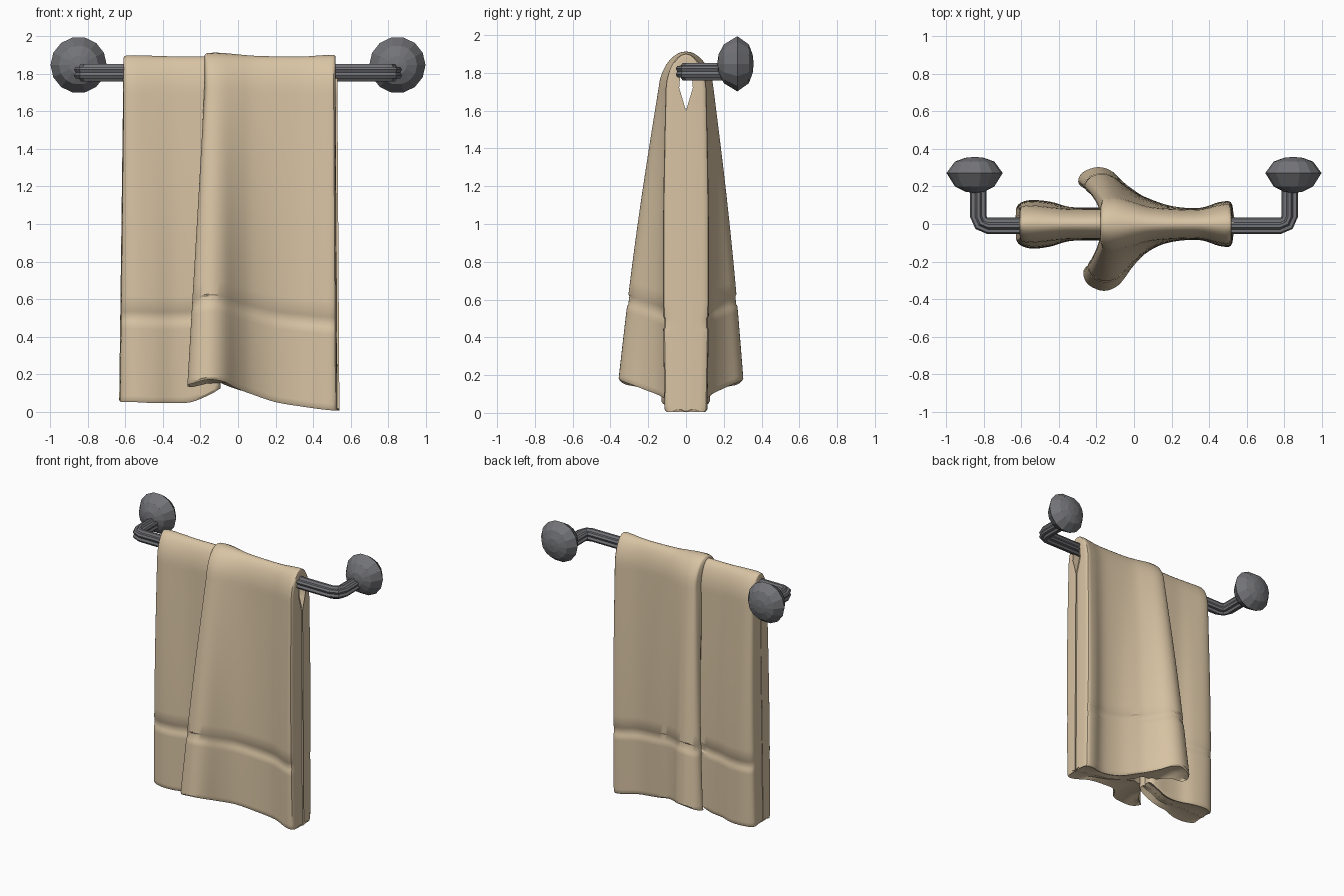
import bpy, bmesh, math

if "Cube" in bpy.data.objects:
    bpy.data.objects.remove(bpy.data.objects["Cube"])


def material(name, col):
    m = bpy.data.materials.new(name)
    m.diffuse_color = (*col, 1)
    m.use_nodes = True
    m.node_tree.nodes["Principled BSDF"].inputs["Base Color"].default_value = m.diffuse_color
    return m


TAN = material("tan_cloth", (0.69, 0.55, 0.37))
GREY = material("dark_grey_metal", (0.17, 0.172, 0.185))


def finish(bm, name, mat, angle=None):
    bmesh.ops.recalc_face_normals(bm, faces=bm.faces[:])
    me = bpy.data.meshes.new(name)
    bm.to_mesh(me)
    bm.free()
    me.materials.append(mat)
    ob = bpy.data.objects.new(name, me)
    bpy.context.collection.objects.link(ob)
    if angle:
        bpy.ops.object.select_all(action='DESELECT')
        ob.select_set(True)
        bpy.context.view_layer.objects.active = ob
        bpy.ops.object.shade_smooth_by_angle(angle=math.radians(angle))
    return ob


def bridge(bm, a, b):
    n = len(a)
    for i in range(n):
        bm.faces.new((a[i], a[(i + 1) % n], b[(i + 1) % n], b[i]))


SUB = 4


def smooth_loop(pts):
    """Closed Catmull-Rom curve through the control tuples."""
    n, out = len(pts), []
    for i in range(n):
        p = [pts[(i + k) % n] for k in (-1, 0, 1, 2)]
        for s in range(SUB):
            t = s / SUB
            out.append([0.5 * (2 * b + (c - a) * t + (2 * a - 5 * b + 4 * c - d) * t * t
                               + (3 * b - a - 3 * c + d) * t ** 3)
                        for a, b, c, d in zip(*p)])
    return out


# Heights along the hanging panel, with a narrow woven groove near the hem
ROWS = [0, .008, .02, .06, .12, .2, .235, .255, .261, .289, .295, .34, .4, .48,
        .56, .64, .72, .8, .86, .9, .93, .96, .98, 1]
Z_TOP = 1.72


def smoothstep(t):
    t = max(0, min(1, t))
    return t * t * (3 - 2 * t)


def towel(name, outer, inner):
    """Control points: x, half depth, hem z (bottom), then x, half depth (top)."""
    ring = smooth_loop(outer + inner)
    bm = bmesh.new()

    def hang(p, h, side):
        xb, mb, zb, xt, mt = p
        if side > 0:
            mb *= 1 - .15 * smoothstep((mb - .1) / .1)
            xb -= .03 * smoothstep((mb - .15) / .1)
        z = zb + (Z_TOP - zb) * h
        m = mb + (mt - mb) * h
        m += 0.12 * min(m, .1) * math.sin(math.pi * h)
        if .258 < h < .293 and m > .05:
            m -= .006
        if h == 0 and m > .05:
            m -= .008
        m = max(m, .036 * max(0, min(1, (z - 1.6) / .12)), .0003)
        return xb + (xt - xb) * h, m, z

    def panel_row(h, side):
        out = []
        for p in ring:
            x, m, z = hang(p, h, side)
            out.append(bm.verts.new((x, side * m, z)))
        return out

    rows = [panel_row(h, -1) for h in ROWS]
    # fold over the bar
    for k in range(1, 14):
        a = math.pi * k / 14
        row = []
        for p in ring:
            x, m, z = hang(p, 1, -1)
            rise = .125 + (.025 + .3 * m) * smoothstep((m - .036) / .035)
            y = -m * math.cos(a) * (1 - .1 * math.sin(a))
            row.append(bm.verts.new((x, y, z + rise * math.sin(a))))
        rows.append(row)
    rows += [panel_row(h, 1) for h in reversed(ROWS)]
    for a, b in zip(rows, rows[1:]):
        bridge(bm, a, b)
    # slightly hollow hem between outer and inner cloth
    last = len(ring) - SUB
    for row in (rows[0], rows[-1]):
        mids = []
        for j in range(last // 2):
            c = (row[j].co + row[last - j].co) / 2
            c.z += .012
            mids.append(bm.verts.new(c))
        for j in range(len(mids) - 1):
            bm.faces.new((row[j], row[j + 1], mids[j + 1], mids[j]))
            bm.faces.new((mids[j], mids[j + 1], row[last - j - 1], row[last - j]))
        bm.faces.new([row[0], mids[0]] + row[last:])
        e = len(mids) - 1
        bm.faces.new([mids[e]] + row[e:last - e + 1])
    return finish(bm, name, TAN, 32)


# Narrow left part of the towel
towel("towel_left_fold", [
    (-.63, .05, .06, -.61, .06), (-.62, .10, .05, -.60, .09),
    (-.55, .13, .05, -.55, .10), (-.45, .12, .045, -.45, .09),
    (-.35, .085, .045, -.35, .08), (-.25, .075, .05, -.25, .08),
    (-.15, .075, .09, -.15, .08), (-.10, .06, .12, -.10, .07)], [
    (-.10, 0, .12, -.10, 0), (-.15, 0, .11, -.15, 0),
    (-.25, 0, .07, -.25, 0), (-.35, 0, .06, -.35, 0),
    (-.45, 0, .06, -.45, 0), (-.55, 0, .06, -.55, 0),
    (-.628, 0, .06, -.608, 0), (-.63, 0, .06, -.61, 0)])

# Wide right part with the flared, curling edge
towel("towel_right_fold", [
    (-.27, .275, .14, -.175, .11), (-.24, .328, .15, -.165, .135),
    (-.16, .358, .17, -.13, .145), (-.08, .325, .16, -.08, .14),
    (.0, .22, .12, .0, .115), (.08, .145, .09, .08, .092),
    (.2, .09, .05, .2, .08), (.35, .075, .025, .35, .078),
    (.46, .11, .01, .45, .10), (.52, .105, .005, .51, .105),
    (.53, .04, .005, .52, .06)], [
    (.53, 0, .005, .52, 0), (.528, 0, .01, .518, 0),
    (.35, 0, .035, .35, 0), (.2, 0, .06, .2, 0),
    (.08, 0, .1, .08, 0), (.0, .02, .13, .0, 0),
    (-.04, .04, .15, -.04, 0), (-.12, .06, .15, -.12, 0),
    (-.16, .12, .15, -.17, 0), (-.20, .20, .14, -.175, .04),
    (-.255, .235, .13, -.18, .08)])

# Ribbed bar bent back to the wall at both ends
half = [(.83, .26), (.83, .04), (.815, .005), (.78, -.01)]
path = [(-x, y) for x, y in half] + half[::-1]
bm = bmesh.new()
rings = []
for i, (x, y) in enumerate(path):
    a, b = path[max(i - 1, 0)], path[min(i + 1, len(path) - 1)]
    dx, dy = b[0] - a[0], b[1] - a[1]
    L = math.hypot(dx, dy)
    nx, ny = -dy / L, dx / L
    ring = []
    for k in range(18):
        t = math.tau * k / 18
        r = .036 if k % 3 == 0 else .047
        c, s = r * math.cos(t), r * math.sin(t)
        ring.append(bm.verts.new((x + nx * c, y + ny * c, 1.807 + s)))
    rings.append(ring)
for a, b in zip(rings, rings[1:]):
    bridge(bm, a, b)
bm.faces.new(rings[0])
bm.faces.new(rings[-1])
finish(bm, "towel_bar", GREY, 30)

# Faceted wall knobs with a sharp rim
PROFILE = [(.05, .172), (.105, .2), (.15, .272), (.105, .333), (.05, .353)]
for side, label in ((-1, "left"), (1, "right")):
    bm = bmesh.new()
    cx, cz, n = side * .85, 1.848, 14
    rings = [[bm.verts.new((cx + r * math.cos(math.tau * k / n), y,
                            cz + r * math.sin(math.tau * k / n))) for k in range(n)]
             for r, y in PROFILE]
    for a, b in zip(rings, rings[1:]):
        bridge(bm, a, b)
    for ring, y in ((rings[0], .165), (rings[-1], .358)):
        tip = bm.verts.new((cx, y, cz))
        for k in range(n):
            bm.faces.new((ring[k], ring[(k + 1) % n], tip))
    finish(bm, "wall_knob_" + label, GREY)
